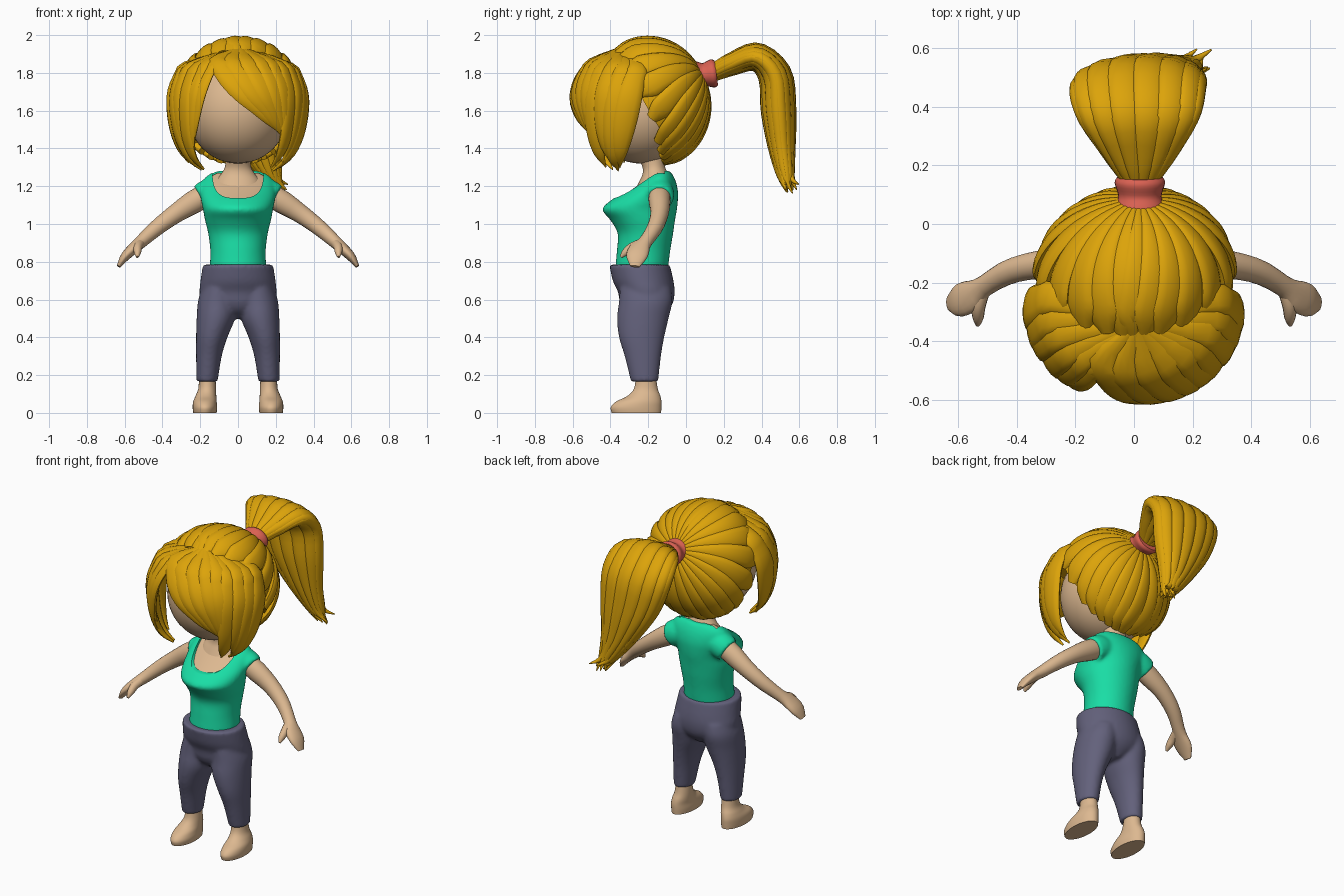
import bpy, bmesh, random
from math import sin, cos, pi, radians, sqrt, copysign
from mathutils import Vector, Matrix

random.seed(4)
cube = bpy.data.objects.get("Cube")
if cube:
    bpy.data.objects.remove(cube)


def material(name, rgb):
    m = bpy.data.materials.new(name)
    m.use_nodes = True
    m.diffuse_color = (*rgb, 1)
    m.node_tree.nodes["Principled BSDF"].inputs["Base Color"].default_value = (*rgb, 1)
    return m


HAIR = material("golden hair", (0.72, 0.37, 0.003))
SKIN = material("warm skin", (0.72, 0.48, 0.28))
SHIRT = material("green cloth", (0.01, 0.73, 0.38))
TROUSERS = material("slate cloth", (0.125, 0.12, 0.20))
BAND = material("coral band", (0.70, 0.12, 0.085))


def finish(name, bm, mat):
    bmesh.ops.recalc_face_normals(bm, faces=bm.faces)
    me = bpy.data.meshes.new(name)
    bm.to_mesh(me)
    bm.free()
    me.materials.append(mat)
    me.shade_smooth()
    me.set_sharp_from_angle(angle=radians(45))
    ob = bpy.data.objects.new(name, me)
    bpy.context.collection.objects.link(ob)
    return ob


def build(name, tubes, mat):
    """Skin each list of rings into a closed tube."""
    bm = bmesh.new()
    for rings in tubes:
        loops = [[bm.verts.new(p) for p in ring] for ring in rings]
        n = len(loops[0])
        for a, b in zip(loops, loops[1:]):
            for i in range(n):
                j = (i + 1) % n
                bm.faces.new((a[i], a[j], b[j], b[i]))
        bm.faces.new(loops[0])
        bm.faces.new(loops[-1])
    return finish(name, bm, mat)


def smooth_rows(rows, n):
    """Catmull-Rom interpolation of rows of numbers."""
    m, out = len(rows) - 1, []
    for k in range(n + 1):
        u = k / n * m
        i = min(int(u), m - 1)
        f = u - i
        quad = zip(rows[max(i - 1, 0)], rows[i], rows[i + 1], rows[min(i + 2, m)])
        out.append([0.5 * (2 * b + (c - a) * f + (2 * a - 5 * b + 4 * c - d) * f * f
                           + (3 * b - a - 3 * c + d) * f ** 3) for a, b, c, d in quad])
    return out


def stack(rows, n=24, seg=36):
    """Horizontal sections: centre x, z, half width, front y, back y."""
    return [[(cx + hx * cos(2 * pi * i / seg), (yf + yb) / 2 + (yb - yf) / 2 * sin(2 * pi * i / seg), z)
             for i in range(seg)] for cx, z, hx, yf, yb in smooth_rows(rows, n)]


def tube(rows, n=16, seg=12, power=1.0):
    """Sections along a path: position, outward direction, half width, half thickness."""
    pts = smooth_rows(rows, n)
    pos = [Vector(r[:3]) for r in pts]
    rings = []
    for k, r in enumerate(pts):
        t = (pos[min(k + 1, n)] - pos[max(k - 1, 0)]).normalized()
        side = t.cross(Vector(r[3:6])).normalized()
        up = side.cross(t)
        ring = []
        for i in range(seg):
            c, s = cos(2 * pi * i / seg), sin(2 * pi * i / seg)
            ring.append(pos[k] + side * max(r[6], .002) * copysign(abs(c) ** power, c)
                        + up * max(r[7], .002) * copysign(abs(s) ** power, s))
        rings.append(ring)
    return rings


def limb(s, rows):
    return tube([(s * x, y, z, 0, -1, 0, a, b) for x, y, z, a, b in rows], 18, 20)


def blob(name, centre, radii, mat, cut=None):
    """Ellipsoid, optionally cut by a plane (point, normal) and capped."""
    bm = bmesh.new()
    bmesh.ops.create_uvsphere(bm, u_segments=40, v_segments=24, radius=1,
                              matrix=Matrix.Translation(centre) @ Matrix.Diagonal((*radii, 1)))
    if cut:
        bmesh.ops.bisect_plane(bm, geom=bm.verts[:] + bm.edges[:] + bm.faces[:],
                               plane_co=cut[0], plane_no=cut[1], clear_inner=True)
        bmesh.ops.holes_fill(bm, edges=[e for e in bm.edges if e.is_boundary])
    return finish(name, bm, mat)


def fuse(ob, cutter=None):
    """Merge overlapping tubes into one soft surface, then cut it."""
    r = ob.modifiers.new("merge", 'REMESH')
    r.mode, r.voxel_size = 'VOXEL', 0.01
    s = ob.modifiers.new("soften", 'SMOOTH')
    s.factor, s.iterations = 0.5, 8
    if cutter:
        b = ob.modifiers.new("cut", 'BOOLEAN')
        b.operation, b.solver, b.object = 'DIFFERENCE', 'EXACT', cutter
    bpy.context.view_layer.update()
    me = bpy.data.meshes.new_from_object(ob.evaluated_get(bpy.context.evaluated_depsgraph_get()))
    ob.modifiers.clear()
    ob.data = me
    me.shade_smooth()
    me.set_sharp_from_angle(angle=radians(45))
    if cutter:
        bpy.data.objects.remove(cutter)


SIDES = (("left", 1), ("right", -1))

# Shirt with cap sleeves and a scooped neckline
torso = [(0, .765, .15, -.375, -.095), (0, .86, .147, -.366, -.083), (0, .95, .158, -.362, -.068),
         (0, 1.02, .175, -.40, -.058), (0, 1.075, .185, -.443, -.048), (0, 1.12, .195, -.405, -.043),
         (0, 1.17, .20, -.33, -.042), (0, 1.22, .19, -.26, -.052), (0, 1.255, .165, -.21, -.067),
         (0, 1.28, .12, -.175, -.083)]
sleeves = [limb(s, [(.08, -.14, 1.175, .07, .07), (.15, -.14, 1.16, .08, .078),
                    (.195, -.142, 1.135, .077, .075)]) for _, s in SIDES]
shirt = build("shirt", [stack(torso, 40)] + sleeves, SHIRT)
cutter = build("neckline_cutter", [tube([(0, -.6, 1.29, 0, 0, 1, .135, .153),
                                         (0, -.115, 1.29, 0, 0, 1, .135, .153)], 2, 48, .65)], SHIRT)
cutter.hide_render = True
fuse(shirt, cutter)

# Chest and neck under the shirt
build("chest", [stack([(0, z - .01, hx - .012, yf + .012, yb - .015) for _, z, hx, yf, yb in torso[5:]])], SKIN)
build("neck", [stack([(0, 1.18, .13, -.27, -.09), (0, 1.23, .115, -.245, -.09), (0, 1.265, .09, -.23, -.095),
                      (0, 1.30, .07, -.23, -.11), (0, 1.35, .066, -.25, -.115), (0, 1.42, .07, -.27, -.12)])], SKIN)

# Trousers
pelvis = [(0, .50, .03, -.27, -.14), (0, .54, .13, -.325, -.095), (0, .585, .19, -.35, -.068),
          (0, .64, .204, -.36, -.06), (0, .70, .199, -.388, -.066), (0, .785, .186, -.406, -.086)]
leg = [(.164, .165, .056, -.292, -.147), (.154, .30, .068, -.325, -.132), (.139, .40, .083, -.355, -.115),
       (.117, .50, .102, -.365, -.092), (.108, .59, .104, -.355, -.072), (.10, .66, .09, -.35, -.08)]
legs = [stack([(s * r[0], *r[1:]) for r in leg]) for _, s in SIDES]
fuse(build("trousers", [stack(pelvis)] + legs, TROUSERS))

# Feet, arms and hands
foot = [(.175, 0, .062, -.393, -.132), (.175, .03, .065, -.398, -.13), (.175, .06, .062, -.37, -.13),
        (.17, .09, .055, -.31, -.136), (.163, .13, .047, -.275, -.15), (.163, .20, .043, -.265, -.16)]
arm = [(.12, -.14, 1.18, .055, .055), (.22, -.14, 1.125, .062, .058), (.33, -.14, 1.055, .05, .048),
       (.43, -.165, .98, .042, .042), (.515, -.215, .905, .034, .037), (.555, -.245, .87, .03, .055),
       (.60, -.262, .825, .024, .055), (.632, -.27, .775, .010, .025)]
thumb = [(.515, -.225, .90, .025, .025), (.53, -.28, .878, .026, .024),
         (.532, -.32, .85, .02, .019), (.533, -.345, .825, .007, .007)]
for side, s in SIDES:
    build(side + "_foot", [stack([(s * r[0], *r[1:]) for r in foot])], SKIN)
    build(side + "_arm", [limb(s, arm)], SKIN)
    build(side + "_thumb", [tube([(s * x, y, z, 1, 0, 0, a, b) for x, y, z, a, b in thumb])], SKIN)

# Head
blob("head", (0, -.24, 1.60), (.27, .27, .28), SKIN)

# Gathered hair: lobes leave the hair band, closing on the parting above and the nape below
C, R = Vector((0, -.2, 1.64)), Vector((.33, .318, .333))
pole, lift, across = Vector((.05, .87, .49)).normalized(), Vector((0, -.49, .87)), Vector((1, 0, 0))
count, lobes = 24, []
for i in range(count):
    phi = 2 * pi * i / count
    reach = radians(94 + 10 * max(0, -cos(phi)) ** .5)
    rows = []
    for k in range(8):
        f = k / 7
        ang = .17 + (reach - .17) * f
        az = phi + (.25 - .85 * max(cos(phi), -.3)) * sin(phi) * f * f
        spin = lift * cos(az) + across * sin(az)
        d = pole * cos(ang) + spin * sin(ang)
        out = d + .2 * pole.cross(spin) * copysign(1, sin(phi))
        a = (.33 * sin(ang) * pi / count * 1.4 + .004) * (.5 if k == 7 else 1)
        rows.append((*(C + R * d * (1 - .04 * f ** 6)), *out, a, .010 + .014 * sin(ang)))
    lobes.append(tube(rows, 18))
build("gathered_hair", lobes, HAIR)
blob("back_scalp", C, R * .98, HAIR, (C, pole))

# Fringe: locks falling from the parting, given by start and end heading, end elevation, width
locks = [(-97, -76, -56, .08), (-80, -62, -68, .075), (-63, -66, -62, .07), (-48, -54, -67, .065),
         (-36, -50, -48, .06), (-25, -44, -32, .055),
         (-35, 37, -22, .08), (-14, 41, -25, .085), (6, 44, -28, .085), (24, 47, -32, .08), (38, 50, -42, .075),
         (52, 46, -62, .07), (66, 58, -54, .075), (80, 62, -70, .075), (97, 68, -64, .075)]
fringe = []
for th0, th1, e1, w in locks:
    rows = [(.01, -.345, 1.925, 0, -.3, 1, .02, .014)]
    for k in range(1, 8):
        f = k / 7
        e, th = radians(60 + (e1 - 60) * f), radians(th0 + (th1 - th0) * f)
        h, drop = (cos(e), 1) if e > 0 else (cos(e) ** .5, 1.2)
        d = Vector((h * sin(th), -h * cos(th), sin(e) * drop))
        d *= 1 + .03 * max(0, sin(2 * e)) + .03 * cos(e) * sin(2 * th) ** 2
        out = d + .15 * Vector((cos(th), sin(th), 0)) * copysign(1, th1)
        a = w * min(1, .5 + f) * (1 - f ** 4)
        rows.append((.353 * d.x, -.27 + .318 * d.y, 1.63 + .305 * d.z, *out, a, .006 + .28 * a))
    fringe.append(tube(rows, 20))
build("fringe", fringe, HAIR)
blob("front_scalp", (0, -.27, 1.63), (.34, .305, .30), HAIR, ((0, 0, 1.80), (0, 0, 1)))

# Hair band
build("hair_band", [tube([(.02, y, z, 0, 0, 1, a, b) for y, z, a, b in
                          [(.035, 1.785, .08, .068), (.055, 1.787, .086, .075), (.095, 1.79, .074, .062),
                           (.14, 1.797, .086, .075), (.16, 1.80, .078, .066)]], 16, 24)], BAND)

# Ponytail: strands arranged around an arching core (x, y, z, spread, depth)
core = [(.02, .145, 1.80, .045, .03), (.02, .24, 1.845, .115, .04), (.015, .37, 1.885, .195, .05),
        (.015, .47, 1.79, .215, .062), (.05, .49, 1.60, .18, .068), (.11, .508, 1.40, .105, .052),
        (.175, .53, 1.25, .045, .03)]
X, tail, strands = Vector((1, 0, 0)), [], 16
for i in range(strands):
    al = 2 * pi * (i + .5) / strands
    rows = []
    for k, (x, y, z, sp, dp) in enumerate(core):
        lo, hi = core[max(k - 1, 0)], core[min(k + 1, len(core) - 1)]
        n = X.cross(Vector((0, hi[1] - lo[1], hi[2] - lo[2]))).normalized()
        out = (X * cos(al) * dp + n * sin(al) * sp).normalized()
        a = sqrt((sp * sin(al)) ** 2 + (dp * cos(al)) ** 2) * pi / strands * 1.4 + .008
        p = Vector((x, y, z)) + X * sp * cos(al) + n * dp * sin(al)
        rows.append((*p, *(out + .15 * X), a, .011 + .25 * a))
    tip = Vector(rows[-1][:3]) + Vector((random.uniform(-.01, .07), random.uniform(0, .05),
                                         random.uniform(-.09, -.03)))
    rows.append((*tip, *rows[-1][3:6], .003, .003))
    tail.append(tube(rows, 26))
build("ponytail", tail, HAIR)
